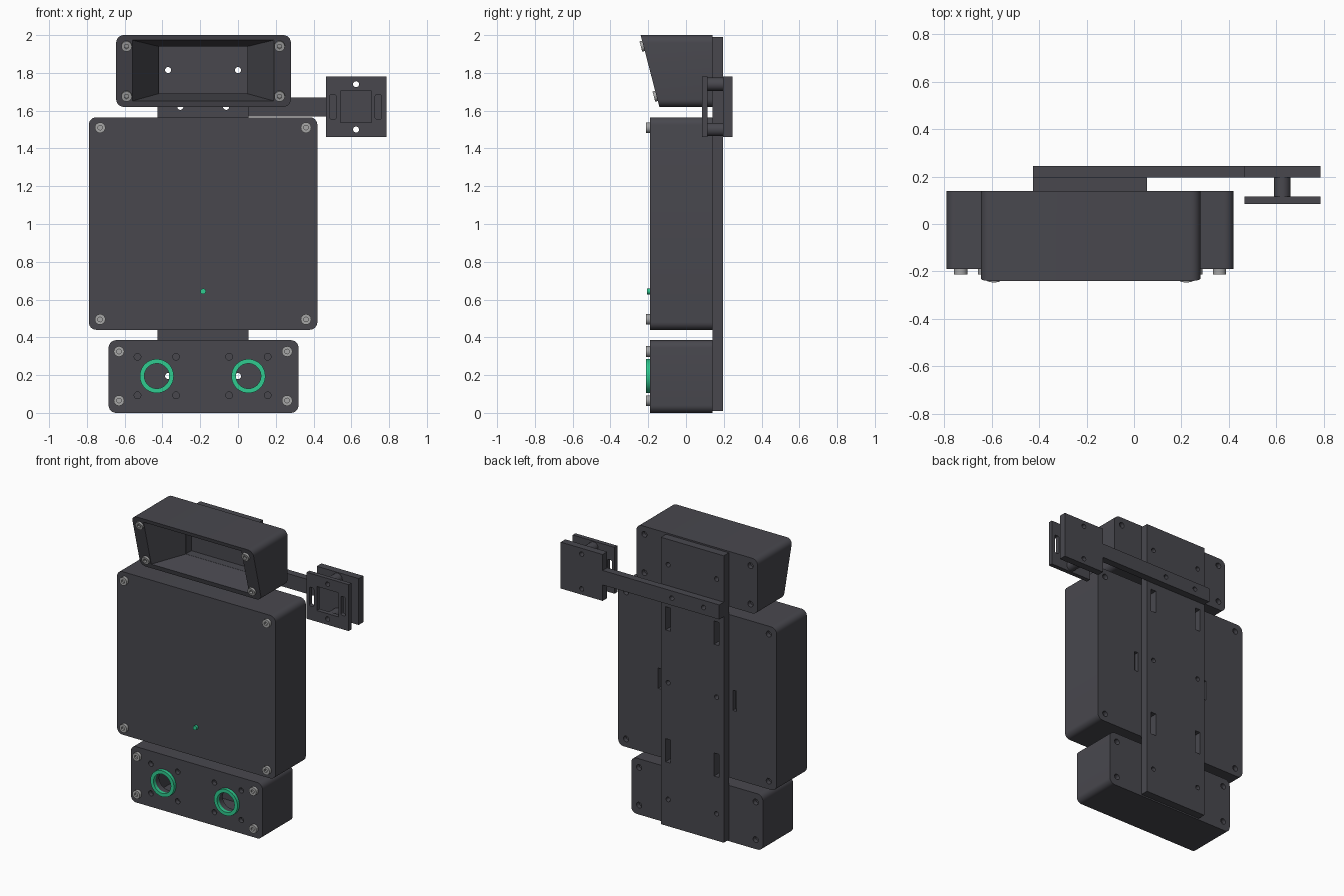
import bpy, bmesh, math
from mathutils import Matrix, Vector

old = bpy.data.objects.get("Cube")
if old:
    bpy.data.objects.remove(old, do_unlink=True)


def material(name, rgb):
    m = bpy.data.materials.new(name)
    m.use_nodes = True
    m.diffuse_color = (*rgb, 1)
    bsdf = next(n for n in m.node_tree.nodes if n.type == 'BSDF_PRINCIPLED')
    bsdf.inputs["Base Color"].default_value = (*rgb, 1)
    return m


CASE = material("charcoal plastic", (0.065, 0.064, 0.076))
STEEL = material("light steel", (0.38, 0.38, 0.38))
GREEN = material("bright green", (0.03, 0.60, 0.28))


def add_box(bm, x, y, z, radius=0):
    """Box from ranges; radius rounds the edges that run front to back."""
    part = bmesh.new()
    bmesh.ops.create_cube(part, size=1)
    for v in part.verts:
        v.co = Vector(r[0] if c < 0 else r[1] for r, c in zip((x, y, z), v.co))
    if radius:
        edges = [e for e in part.edges
                 if abs(e.verts[0].co.y - e.verts[1].co.y) > 1e-5]
        bmesh.ops.bevel(part, geom=edges, offset=radius, segments=6,
                        profile=0.5, affect='EDGES')
    merge(bm, part)


def add_rod(bm, x, z, radius, y, sides=24):
    """Cylinder running front to back."""
    part = bmesh.new()
    turn = Matrix.Translation((x, sum(y) / 2, z)) @ Matrix.Rotation(math.pi / 2, 4, 'X')
    bmesh.ops.create_cone(part, cap_ends=True, segments=sides, radius1=radius,
                          radius2=radius, depth=y[1] - y[0], matrix=turn)
    merge(bm, part)


def add_loft(bm, front, back):
    """Solid between two four-cornered outlines."""
    part = bmesh.new()
    a, b = ([part.verts.new(p) for p in ring] for ring in (front, back))
    part.faces.new(a)
    part.faces.new(b)
    for i in range(4):
        j = (i + 1) % 4
        part.faces.new((a[i], a[j], b[j], b[i]))
    merge(bm, part)


def merge(bm, part):
    bmesh.ops.recalc_face_normals(part, faces=part.faces)
    tmp = bpy.data.meshes.new("tmp")
    part.to_mesh(tmp)
    part.free()
    bm.from_mesh(tmp)
    bpy.data.meshes.remove(tmp)


def make(name, bm, mat):
    mesh = bpy.data.meshes.new(name)
    bm.to_mesh(mesh)
    bm.free()
    mesh.materials.append(mat)
    ob = bpy.data.objects.new(name, mesh)
    bpy.context.collection.objects.link(ob)
    return ob


def select(ob):
    bpy.ops.object.select_all(action='DESELECT')
    ob.select_set(True)
    bpy.context.view_layer.objects.active = ob


def finish(ob, cuts=None):
    """Cut the openings, then smooth the curved walls."""
    select(ob)
    if cuts:
        cutter = make("cutter", cuts, CASE)
        cutter.hide_render = True
        mod = ob.modifiers.new("openings", 'BOOLEAN')
        mod.object, mod.operation, mod.solver = cutter, 'DIFFERENCE', 'EXACT'
        mod.use_self = True
        bpy.ops.object.modifier_apply(modifier=mod.name)
        bpy.data.objects.remove(cutter, do_unlink=True)
        select(ob)
    bpy.ops.object.shade_smooth_by_angle(angle=math.radians(30))
    return ob


def grid(xs, zs):
    return [(x, z) for x in xs for z in zs]


FRONT, BACK, MID = -0.19, 0.14, -0.185
BODY_SCREWS = grid((-0.73, 0.36), (0.495, 1.51))
BASE_SCREWS = grid((-0.63, 0.26), (0.065, 0.325))
HEAD_SCREWS = grid((-0.59, 0.22), (1.68, 1.945))
MOUNT_X = (-0.37, 0.0)
EYES = (-0.43, 0.055)


def back_holes(bm, spots):
    for x, z in spots:
        add_rod(bm, x, z, 0.02, (BACK - 0.03, BACK + 0.02), 16)


# Main body case
body, cuts = bmesh.new(), bmesh.new()
add_box(body, (-0.79, 0.42), (FRONT, BACK), (0.44, 1.565), 0.04)
back_holes(cuts, BODY_SCREWS)
for x in (MID - 0.285, MID + 0.285):
    add_box(cuts, (x - 0.015, x + 0.015), (BACK - 0.03, BACK + 0.02), (0.91, 1.05))
finish(make("body_case", body, CASE), cuts)

# Lower case, hollow behind the two round openings
base, cuts = bmesh.new(), bmesh.new()
add_box(base, (-0.685, 0.32), (FRONT, BACK), (0, 0.385), 0.04)
add_box(cuts, (-0.58, 0.21), (FRONT + 0.04, BACK - 0.04), (0.04, 0.345))
back_holes(cuts, BASE_SCREWS)
for x in EYES:
    add_rod(cuts, x, 0.195, 0.067, (FRONT - 0.02, FRONT + 0.06), 32)
    for hx, hz in grid((x - 0.102, x + 0.102), (0.093, 0.297)):
        add_rod(cuts, hx, hz, 0.018, (FRONT - 0.02, FRONT + 0.03), 16)
for x in MOUNT_X:
    add_rod(cuts, x, 0.195, 0.016, (BACK - 0.07, BACK + 0.02), 16)
finish(make("lower_case", base, CASE), cuts)

# Head: slanted front, funnel opening and recessed window
TILT = 0.26


def slant(z):
    return -0.24 + (2.0 - z) * TILT


head, cuts = bmesh.new(), bmesh.new()
add_box(head, (-0.645, 0.28), (-0.24, BACK), (1.62, 2.0), 0.04)
for v in head.verts:
    if v.co.y < 0:
        v.co.y = slant(v.co.z)


def outline(x, z, depth):
    return [(px, depth(pz), pz) for px, pz in
            ((x[0], z[0]), (x[1], z[0]), (x[1], z[1]), (x[0], z[1]))]


add_loft(cuts, outline((-0.565, 0.195), (1.65, 1.975), lambda z: slant(z) - 0.01),
         outline((-0.42, 0.05), (1.69, 1.94), lambda z: 0.03))
add_box(cuts, (-0.419, 0.049), (0.02, 0.09), (1.691, 1.939))
for x in MOUNT_X:
    add_rod(cuts, x, 1.815, 0.016, (0.07, BACK + 0.02), 16)
back_holes(cuts, HEAD_SCREWS)
finish(make("head_case", head, CASE), cuts)

# Back plate joining the three cases
ARM_HOLES = (-0.305, -0.063)
plate, cuts = bmesh.new(), bmesh.new()
add_box(plate, (-0.425, 0.055), (BACK, 0.195), (0.01, 1.99))
for x in MOUNT_X:
    for z in (0.195, 1.0, 1.815):
        add_rod(cuts, x, z, 0.016, (0.1, 0.25), 16)
    for z in (0.53, 1.44):
        add_box(cuts, (x - 0.02, x + 0.02), (0.1, 0.25), (z - 0.08, z + 0.08))
for x in ARM_HOLES:
    add_rod(cuts, x, 1.62, 0.016, (0.1, 0.25), 16)
finish(make("back_plate", plate, CASE), cuts)

# Side arm and its square end pad
PAD_X, PAD_Z = (0.465, 0.785), (1.46, 1.78)
PAD_HOLES = [(0.625, 1.5), (0.625, 1.74)]
arm, cuts = bmesh.new(), bmesh.new()
add_box(arm, (-0.425, PAD_X[0]), (0.195, 0.245), (1.57, 1.67))
for x in ARM_HOLES:
    add_rod(cuts, x, 1.62, 0.016, (0.15, 0.3), 16)
finish(make("side_arm", arm, CASE), cuts)

pad, cuts = bmesh.new(), bmesh.new()
add_box(pad, PAD_X, (0.195, 0.245), PAD_Z)
for x, z in PAD_HOLES:
    add_rod(cuts, x, z, 0.016, (0.15, 0.3), 16)
finish(make("arm_pad", pad, CASE), cuts)

# Front frame of the arm with a square window and two slots
frame, cuts = bmesh.new(), bmesh.new()
add_box(frame, PAD_X, (0.085, 0.115), PAD_Z)
add_box(cuts, (0.542, 0.708), (0.05, 0.15), (1.537, 1.703))
for x in (0.502, 0.743):
    add_box(cuts, (x - 0.017, x + 0.017), (0.05, 0.15), (1.555, 1.685), 0.01)
for x, z in PAD_HOLES:
    add_rod(cuts, x, z, 0.016, (0.05, 0.15), 16)
finish(make("arm_frame", frame, CASE), cuts)

# Tubular spacers between frame and pad
for i, (x, z) in enumerate(PAD_HOLES):
    tube, cuts = bmesh.new(), bmesh.new()
    add_rod(tube, x, z, 0.035, (0.115, 0.195))
    add_rod(cuts, x, z, 0.016, (0.05, 0.25), 16)
    finish(make(f"arm_spacer_{i + 1}", tube, CASE), cuts)

# Screws with hexagonal sockets
for group, spots in (("body", BODY_SCREWS), ("lower", BASE_SCREWS), ("head", HEAD_SCREWS)):
    for i, (x, z) in enumerate(spots):
        screw, cuts = bmesh.new(), bmesh.new()
        add_rod(screw, 0, 0, 0.028, (-0.022, 0.01))
        add_rod(cuts, 0, 0, 0.013, (-0.04, -0.01), 6)
        ob = finish(make(f"{group}_screw_{i + 1}", screw, STEEL), cuts)
        ob.location = (x, FRONT, z)
        if group == "head":
            ob.location.y = slant(z) + 0.008
            ob.rotation_euler.x = math.atan(TILT)

# Green rings and indicator light
for side, x in zip(("right", "left"), EYES):
    ring, cuts = bmesh.new(), bmesh.new()
    add_rod(ring, x, 0.195, 0.09, (-0.213, FRONT), 40)
    add_rod(cuts, x, 0.195, 0.066, (-0.3, 0), 40)
    finish(make(f"{side}_ring", ring, GREEN), cuts)
light = bmesh.new()
add_rod(light, MID, 0.643, 0.015, (-0.207, FRONT), 16)
finish(make("indicator_light", light, GREEN))
